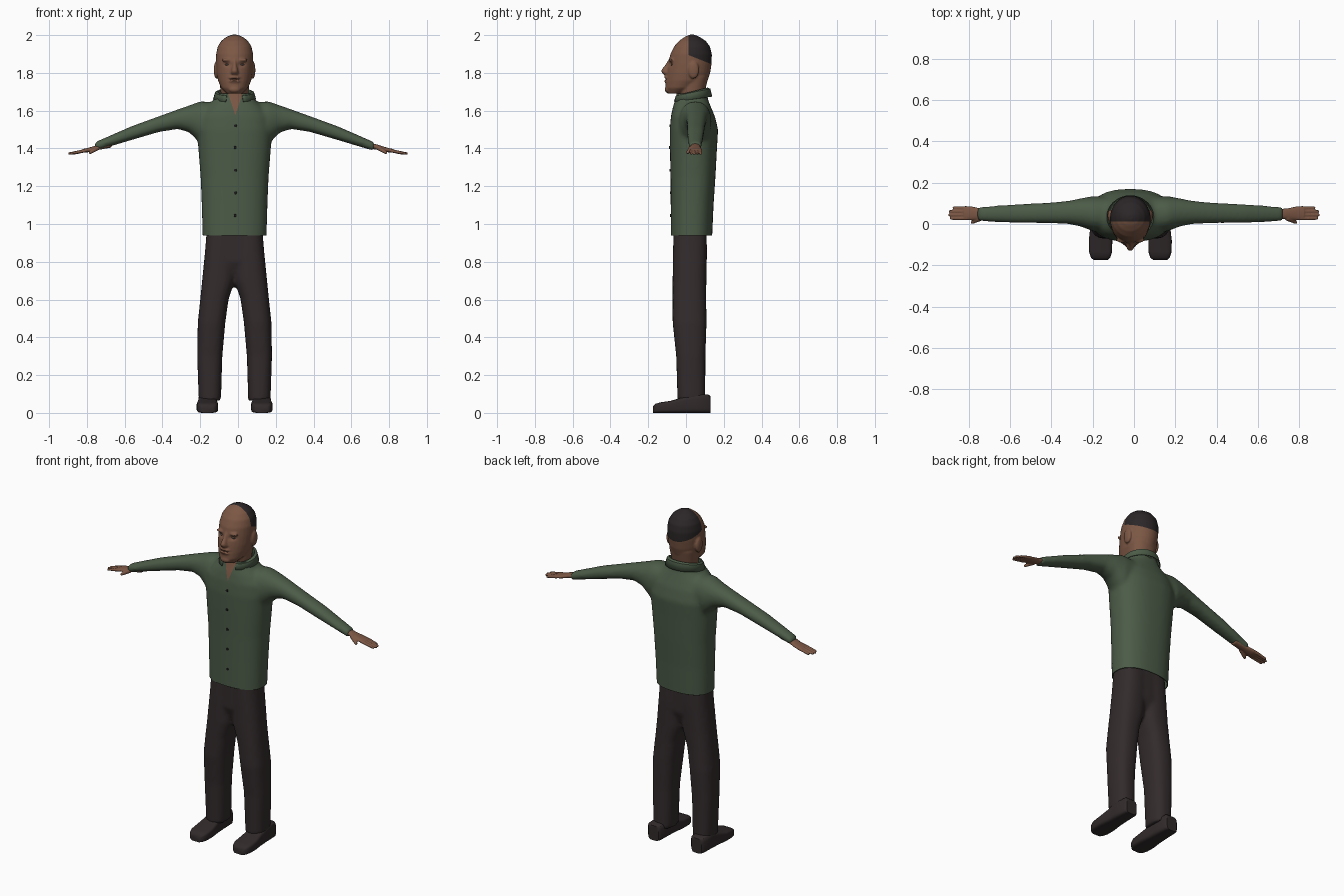
import bpy, bmesh
from math import sin, cos, pi, exp, radians, copysign
from mathutils import Vector, Matrix

if "Cube" in bpy.data.objects:
    bpy.data.objects.remove(bpy.data.objects["Cube"], do_unlink=True)

MID = -0.018          # the body stands slightly off centre
SIDES = (-1, 1)
parts = []


def material(name, colour):
    mat = bpy.data.materials.new(name)
    mat.use_nodes = True
    rgba = (*colour, 1)
    mat.diffuse_color = rgba
    shader = next(n for n in mat.node_tree.nodes if n.type == 'BSDF_PRINCIPLED')
    shader.inputs["Base Color"].default_value = rgba
    shader.inputs["Roughness"].default_value = 0.8
    return mat


SKIN = material("brown skin", (0.20, 0.095, 0.058))
SHIRT = material("green cloth", (0.072, 0.105, 0.064))
TROUSERS = material("dark brown cloth", (0.033, 0.024, 0.025))
SHOES = material("dark leather", (0.031, 0.023, 0.024))
HAIR = material("black hair", (0.024, 0.019, 0.02))
BUTTON = material("black button", (0.012, 0.012, 0.012))
EYE = material("grey eye", (0.13, 0.10, 0.085))


def loft(bm, rows, axis, power=2.2, count=32):
    """Closed skin over superellipse rows: position, then two (low, high) spans."""
    rings = []
    for t, (a0, a1), (b0, b1) in rows:
        ring = []
        for i in range(count):
            c, s = cos(2 * pi * i / count), sin(2 * pi * i / count)
            a = (a0 + a1) / 2 + (a1 - a0) / 2 * copysign(abs(c) ** (2 / power), c)
            b = (b0 + b1) / 2 + (b1 - b0) / 2 * copysign(abs(s) ** (2 / power), s)
            place = {'x': (t, a, b), 'y': (a, t, b), 'z': (a, b, t)}[axis]
            ring.append(bm.verts.new(place))
        rings.append(ring)
    for low, high in zip(rings, rings[1:]):
        for i in range(count):
            j = (i + 1) % count
            bm.faces.new((low[i], low[j], high[j], high[i]))
    bm.faces.new(rings[0])
    bm.faces.new(rings[-1])


def ball(bm, centre, size):
    bmesh.ops.create_uvsphere(bm, u_segments=20, v_segments=12, radius=1,
                              matrix=Matrix.Translation(centre) @ Matrix.Diagonal((*size, 1)))


def rod(bm, start, end, r1, r2):
    start, end = Vector(start), Vector(end)
    turn = (end - start).to_track_quat('Z', 'Y').to_matrix().to_4x4()
    bmesh.ops.create_cone(bm, cap_ends=True, segments=16, radius1=r1, radius2=r2,
                          depth=(end - start).length,
                          matrix=Matrix.Translation((start + end) / 2) @ turn)
    ball(bm, start, (r1,) * 3)
    ball(bm, end, (r2,) * 3)


def finish(name, bm, mats):
    bmesh.ops.recalc_face_normals(bm, faces=bm.faces)
    me = bpy.data.meshes.new(name)
    bm.to_mesh(me)
    bm.free()
    for m in mats:
        me.materials.append(m)
    obj = bpy.data.objects.new(name, me)
    bpy.context.scene.collection.objects.link(obj)
    parts.append(obj)
    return obj


def fuse(bm, voxel, smooth):
    """Merge overlapping solids into one soft skin and return it as a bmesh."""
    obj = finish("fusing", bm, [])
    mod = obj.modifiers.new("merge", 'REMESH')
    mod.mode = 'VOXEL'
    mod.voxel_size = voxel
    mod = obj.modifiers.new("soften", 'SMOOTH')
    mod.factor, mod.iterations = 0.5, smooth
    graph = bpy.context.evaluated_depsgraph_get()
    me = bpy.data.meshes.new_from_object(obj.evaluated_get(graph))
    parts.remove(obj)
    bpy.data.objects.remove(obj, do_unlink=True)
    out = bmesh.new()
    out.from_mesh(me)
    bpy.data.meshes.remove(me)
    return out


def cut(bm, point, normal, clear=False):
    bmesh.ops.bisect_plane(bm, geom=bm.verts[:] + bm.edges[:] + bm.faces[:], dist=1e-5,
                           plane_co=point, plane_no=normal, clear_outer=clear)


def around(r):
    return (MID - r, MID + r)


def side_span(s, inner, outer):
    return tuple(sorted((MID + s * inner, MID + s * outer)))


# Shirt: torso and sleeves in one skin, cut open at hem and neck
bm = bmesh.new()
torso = [(0.90, 0.168, -0.08, 0.137), (1.10, 0.174, -0.081, 0.146), (1.25, 0.18, -0.082, 0.156),
         (1.40, 0.192, -0.085, 0.164), (1.50, 0.20, -0.086, 0.17), (1.57, 0.19, -0.08, 0.153),
         (1.62, 0.15, -0.069, 0.132), (1.66, 0.108, -0.057, 0.116), (1.70, 0.09, -0.047, 0.11),
         (1.75, 0.088, -0.045, 0.11)]
loft(bm, [(z, around(r), (f, b)) for z, r, f, b in torso], 'z', 2.4, 40)
sleeve = [(0.06, -0.04, 0.13, 1.48, 1.64), (0.18, -0.035, 0.135, 1.425, 1.65),
          (0.24, -0.012, 0.124, 1.485, 1.628), (0.30, 0, 0.112, 1.503, 1.607),
          (0.40, 0.004, 0.103, 1.487, 1.571), (0.55, 0.005, 0.096, 1.443, 1.516),
          (0.74, 0.013, 0.083, 1.386, 1.433)]
for s in SIDES:
    loft(bm, [(MID + s * x, (f, b), (lo, hi)) for x, f, b, lo, hi in sleeve], 'x')
bm = fuse(bm, 0.011, 6)
cut(bm, (0, 0, 0.94), (0, 0, -1), True)
cut(bm, (0, 0, 1.69), (0, 0, 1), True)
apex = Vector((MID + 0.004, 0, 1.575))
for s in SIDES:
    cut(bm, apex, (3 * s, 0, -1))
for f in bm.faces:
    c = f.calc_center_median() - apex
    f.material_index = int(c.y < 0 and c.z > 3 * abs(c.x))
shirt = finish("shirt", bm, [SHIRT, SKIN])
mod = shirt.modifiers.new("cloth", 'SOLIDIFY')
mod.thickness, mod.offset = 0.005, -1

# Collar: folded band around the neck, open at the front
bm = bmesh.new()
grid = []
steps = 28
for i in range(steps + 1):
    a = radians(-156 + 312 * i / steps)
    rise = 0.02 * cos(a)
    grid.append([bm.verts.new((MID + r * sin(a), 0.033 + (r - 0.008) * cos(a), z + rise * k))
                 for r, z, k in ((0.084, 1.655, 0), (0.09, 1.70, 1), (0.102, 1.695, 1),
                                 (0.112, 1.66, 0.7))])
for one, two in zip(grid, grid[1:]):
    for k in range(3):
        bm.faces.new((one[k], two[k], two[k + 1], one[k + 1]))
collar = finish("collar", bm, [SHIRT])
mod = collar.modifiers.new("cloth", 'SOLIDIFY')
mod.thickness, mod.offset = 0.004, 0

# Buttons down the front
bpy.context.view_layer.update()
bm = bmesh.new()
for z in (1.52, 1.405, 1.285, 1.165, 1.045):
    hit, place, normal, index = shirt.ray_cast((apex.x, -1, z), (0, 1, 0))
    y = place.y if hit else -0.083
    bmesh.ops.create_cone(bm, cap_ends=True, segments=12, radius1=0.008, radius2=0.007, depth=0.006,
                          matrix=Matrix.Translation((apex.x, y - 0.001, z)) @ Matrix.Rotation(pi / 2, 4, 'X'))
finish("buttons", bm, [BUTTON])

# Trousers: two legs merged with the hips
bm = bmesh.new()
leg = [(0.065, 0.072, 0.19, -0.045, 0.102), (0.30, 0.065, 0.198, -0.052, 0.103),
       (0.48, 0.049, 0.195, -0.071, 0.109), (0.60, 0.032, 0.182, -0.071, 0.107),
       (0.70, 0, 0.172, -0.071, 0.108), (0.85, -0.01, 0.157, -0.069, 0.111),
       (1.0, -0.01, 0.145, -0.065, 0.108)]
for s in SIDES:
    loft(bm, [(z, side_span(s, i, o), (f, b)) for z, i, o, f, b in leg], 'z', 2.5)
loft(bm, [(0.73, around(0.05), (-0.04, 0.08)), (0.80, around(0.12), (-0.068, 0.108)),
          (1.0, around(0.14), (-0.066, 0.107))], 'z', 2.6)
finish("trousers", fuse(bm, 0.011, 5), [TROUSERS])

# Shoes
shoe = [(0.13, 0.034, 0.088), (0.118, 0.045, 0.098), (0.04, 0.048, 0.10), (-0.02, 0.05, 0.082),
        (-0.08, 0.057, 0.064), (-0.135, 0.056, 0.056), (-0.162, 0.047, 0.048), (-0.174, 0.034, 0.036)]
for s, side in zip(SIDES, ("right", "left")):
    bm = bmesh.new()
    loft(bm, [(y, side_span(s, 0.144 - r, 0.144 + r), (0, top)) for y, r, top in shoe], 'y', 4.5)
    finish(side + "_shoe", bm, [SHOES])

# Hands: palm, four fingers and a thumb
for s, side in zip(SIDES, ("right", "left")):
    bm = bmesh.new()
    palm = [(0.67, 0.025, 0.072, 1.405, 1.438), (0.74, 0.023, 0.075, 1.392, 1.42),
            (0.79, 0.018, 0.086, 1.38, 1.404), (0.825, 0.02, 0.086, 1.378, 1.396)]
    loft(bm, [(s * x, (f, b), (lo, hi)) for x, f, b, lo, hi in palm], 'x')
    for k, reach in enumerate((0.885, 0.893, 0.89, 0.872)):
        y = 0.027 + 0.017 * k
        rod(bm, (s * 0.81, y, 1.388), (s * reach, y, 1.373), 0.009, 0.007)
    rod(bm, (s * 0.745, 0.027, 1.402), (s * 0.783, 0.008, 1.378), 0.013, 0.008)
    finish(side + "_hand", fuse(bm, 0.004, 2), [SKIN])

# Head: skull, neck, nose, brows, lips and ears in one skin
bm = bmesh.new()
skull = [(1.69, 0.04, -0.096, -0.02), (1.72, 0.071, -0.109, 0.06), (1.76, 0.088, -0.107, 0.115),
         (1.80, 0.095, -0.102, 0.128), (1.85, 0.098, -0.094, 0.136), (1.90, 0.098, -0.083, 0.137),
         (1.94, 0.089, -0.063, 0.127), (1.97, 0.07, -0.036, 0.104), (1.99, 0.044, -0.008, 0.073),
         (2.002, 0.015, 0.018, 0.045)]
loft(bm, [(z, around(r), (f, b)) for z, r, f, b in skull], 'z', 2)
loft(bm, [(1.60, around(0.06), (-0.02, 0.08)), (1.70, around(0.074), (-0.035, 0.10)),
          (1.78, around(0.083), (-0.03, 0.118))], 'z')
loft(bm, [(1.79, around(0.016), (-0.115, -0.07)), (1.80, around(0.022), (-0.127, -0.07)),
          (1.813, around(0.018), (-0.132, -0.07)), (1.845, around(0.011), (-0.108, -0.07)),
          (1.875, around(0.008), (-0.09, -0.06))], 'z')
for z in (1.757, 1.774):
    ball(bm, (MID, -0.103, z), (0.03, 0.013, 0.009))
ball(bm, (MID, -0.095, 1.712), (0.032, 0.018, 0.018))
for s in SIDES:
    ball(bm, (MID + s * 0.04, -0.077, 1.868), (0.03, 0.014, 0.009))
    ball(bm, (MID + s * 0.097, 0.04, 1.815), (0.013, 0.029, 0.046))
bm = fuse(bm, 0.0055, 3)
# Press in the eye sockets and the mouth line
dents = [(s * 0.037, 1.845, 0.018, 0.011, 0.010) for s in SIDES] + [(0, 1.7655, 0.028, 0.004, 0.007)]
for v in bm.verts:
    if v.co.y < -0.03:
        v.co.y += sum(d * exp(-((v.co.x - MID - x) / w) ** 2 - ((v.co.z - z) / h) ** 2)
                      for x, z, w, h, d in dents)
# Short hair over the back of the crown
front, edge, slope = 0.012, 1.90, 0.4
cut(bm, (0, front, 0), (0, 1, 0))
cut(bm, (0, 0, edge), (0, slope, 1))
for f in bm.faces:
    c = f.calc_center_median()
    f.material_index = int(c.y > front and c.z > edge - slope * c.y)
finish("head", bm, [SKIN, HAIR])

# Eyes
bm = bmesh.new()
for s in SIDES:
    ball(bm, (MID + s * 0.037, -0.071, 1.844), (0.015, 0.009, 0.006))
finish("eyes", bm, [EYE])

# Smooth shading that keeps hard edges
bpy.ops.object.select_all(action='DESELECT')
for obj in parts:
    obj.select_set(True)
bpy.context.view_layer.objects.active = parts[0]
bpy.ops.object.shade_smooth_by_angle(angle=radians(45))
